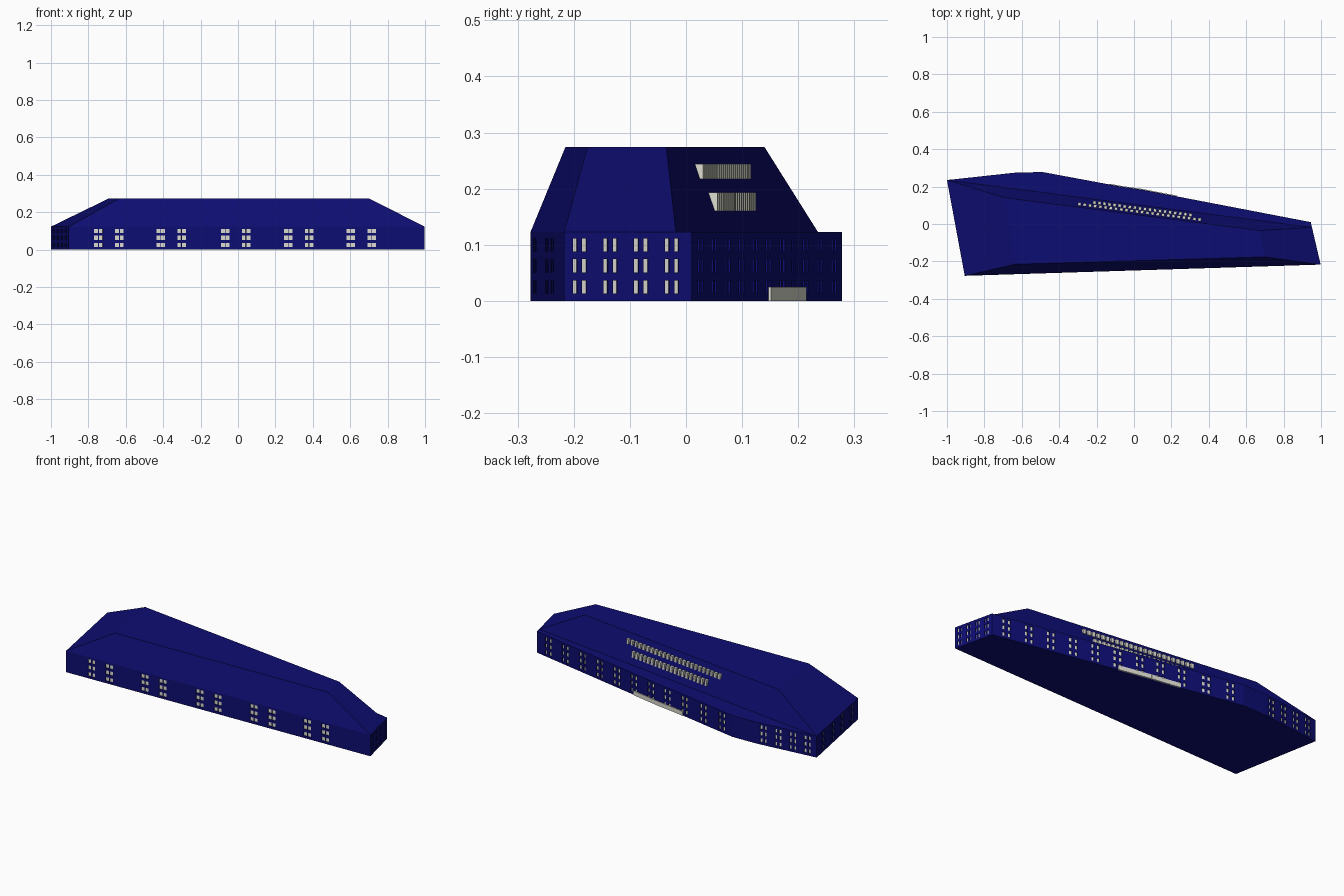
import bpy
import bmesh
from mathutils import Vector

cube = bpy.data.objects.get("Cube")
if cube:
    bpy.data.objects.remove(cube, do_unlink=True)


def material(name, colour):
    m = bpy.data.materials.new(name)
    m.use_nodes = True
    m.diffuse_color = (*colour, 1)
    m.node_tree.nodes["Principled BSDF"].inputs["Base Color"].default_value = (*colour, 1)
    return m


NAVY = material("navy", (0.004, 0.004, 0.17))
PALE = material("pale_grey", (0.72, 0.72, 0.64))

EAVE, RIDGE, RECESS = 0.123, 0.274, 0.005
ROWS = [(0.013, 0.036), (0.051, 0.075), (0.088, 0.111)]


def finish(name, bm, mats):
    bmesh.ops.remove_doubles(bm, verts=bm.verts, dist=1e-5)
    mesh = bpy.data.meshes.new(name)
    bm.to_mesh(mesh)
    bm.free()
    for m in mats:
        mesh.materials.append(m)
    obj = bpy.data.objects.new(name, mesh)
    bpy.context.collection.objects.link(obj)
    return obj


def pairs(start, end, count, pitch, width):
    """Spans of double windows spread evenly along a wall."""
    step = (end - start) / count
    return pane_spans([start + step * (i + 0.5) for i in range(count)], pitch, width)


def pane_spans(centres, pitch, width):
    return [(c + s * pitch / 2 - width / 2, c + s * pitch / 2 + width / 2)
            for c in centres for s in (-1, 1)]


def add_wall(bm, p, q, spans):
    """Wall of grid cells, with the window cells set back from the surface."""
    p, q = Vector((*p, 0)), Vector((*q, 0))
    along = (q - p).normalized()
    inward = Vector((-along.y, along.x, 0)) * RECESS
    cols = [0] + [e for s in spans for e in s] + [(q - p).length]
    levels = [0] + [e for r in ROWS for e in r] + [EAVE]

    def quad(points, index=0):
        bm.faces.new([bm.verts.new(v) for v in points]).material_index = index

    for i, (a, b) in enumerate(zip(cols, cols[1:])):
        for j, (lo, hi) in enumerate(zip(levels, levels[1:])):
            outer = [p + along * d + Vector((0, 0, z))
                     for d, z in ((a, lo), (b, lo), (b, hi), (a, hi))]
            if i % 2 and j % 2:
                inner = [v + inward for v in outer]
                quad(inner, 1)
                for k in range(4):
                    n = (k + 1) % 4
                    quad([outer[k], outer[n], inner[n], inner[k]])
            else:
                quad(outer)


# Main block: footprint corners, anticlockwise, and the windows on each wall
corners = [(-1, 0.235), (-0.905, -0.277), (0.998, -0.217), (0.945, 0.01),
           (0.04, 0.184), (-0.07, 0.2), (-0.49, 0.278), (-0.64, 0.274)]
front_centres = [c + s * 0.056 for c in (0.215, 0.548, 0.893, 1.23, 1.565) for s in (-1, 1)]
windows = [
    pairs(0.02, 0.5, 4, 0.03, 0.014),
    pane_spans(front_centres, 0.025, 0.021),
    pairs(0, 0.225, 4, 0.017, 0.008),
    pairs(0.02, 0.92, 7, 0.032, 0.015),
    pairs(0, 0.11, 1, 0.032, 0.015),
    pairs(0, 0.42, 3, 0.032, 0.015),
    [],
    pairs(0, 0.35, 4, 0.026, 0.013),
]
bm = bmesh.new()
for i, spans in enumerate(windows):
    add_wall(bm, corners[i], corners[(i + 1) % len(corners)], spans)
bm.faces.new([bm.verts.new((x, y, EAVE)) for x, y in corners])
bm.faces.new([bm.verts.new((x, y, 0)) for x, y in reversed(corners)])
finish("main_block", bm, [NAVY, PALE])

# Hipped roof with a flat top
eaves = [(-1, 0.235), (-0.905, -0.277), (0.998, -0.217), (0.948, -0.018)]
top = [(-0.69, 0.14), (-0.635, -0.215), (0.7, -0.176), (0.672, -0.035)]
bm = bmesh.new()
low = [bm.verts.new((x, y, EAVE)) for x, y in eaves]
high = [bm.verts.new((x, y, RIDGE)) for x, y in top]
bm.faces.new(high)
bm.faces.new(low[::-1])
for i in range(4):
    n = (i + 1) % 4
    bm.faces.new([low[i], low[n], high[n], high[i]])
finish("hipped_roof", bm, [NAVY])


def prism(bm, p, q, z0, z1, depth):
    """Upright box on the line p-q, reaching depth to each side."""
    p, q = Vector((*p, 0)), Vector((*q, 0))
    d = (q - p).normalized()
    side = Vector((-d.y, d.x, 0)) * depth
    ring = [p - side, q - side, q + side, p + side]
    a = [bm.verts.new(v + Vector((0, 0, z0))) for v in ring]
    b = [bm.verts.new(v + Vector((0, 0, z1))) for v in ring]
    bm.faces.new(a[::-1])
    bm.faces.new(b)
    for i in range(4):
        n = (i + 1) % 4
        bm.faces.new([a[i], a[n], b[n], b[i]])


def slope_y(x, z):
    """Depth of the rear roof slope at a given place."""
    t = (z - EAVE) / (RIDGE - EAVE)
    a = Vector(eaves[0]).lerp(Vector(top[0]), t)
    b = Vector(eaves[3]).lerp(Vector(top[3]), t)
    return a.y + (b.y - a.y) * (x - a.x) / (b.x - a.x)


# Two rows of plain upright slats on the rear roof slope
for name, x0, x1, z0, z1, count in (("upper_roof_slats", -0.3, 0.37, 0.217, 0.244, 24),
                                    ("lower_roof_slats", -0.22, 0.32, 0.16, 0.193, 20)):
    bm = bmesh.new()
    step = (x1 - x0) / count
    for i in range(count):
        a = x0 + i * step
        b = a + step * 0.6
        mid = (z0 + z1) / 2
        prism(bm, (a, slope_y(a, mid)), (b, slope_y(b, mid)), z0, z1, 0.01)
    finish(name, bm, [PALE])

# Rear entrance, in two leaves that follow the bend of the wall
bm = bmesh.new()
prism(bm, (0.23, 0.1475), (0.04, 0.184), 0, 0.025, 0.004)
prism(bm, (0.04, 0.184), (-0.07, 0.2), 0, 0.025, 0.004)
prism(bm, (-0.07, 0.2), (-0.13, 0.211), 0, 0.025, 0.004)
finish("rear_entrance", bm, [PALE])
